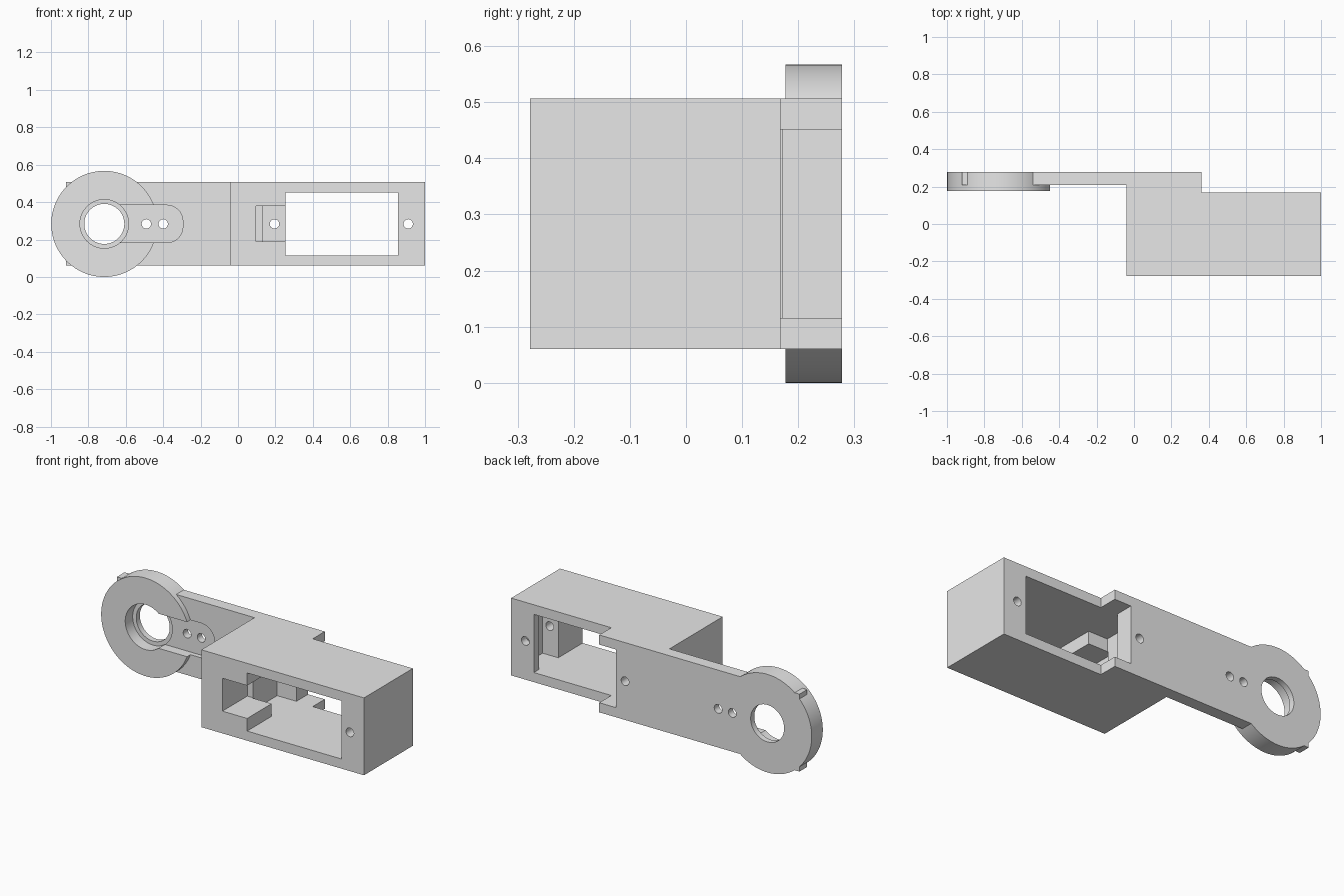
import bpy, bmesh, math
from mathutils import Matrix, Vector

cube = bpy.data.objects.get("Cube")
if cube:
    bpy.data.objects.remove(cube, do_unlink=True)

grey = bpy.data.materials.new("plain grey")
grey.use_nodes = True
grey.diffuse_color = (0.8, 0.8, 0.8, 1)
grey.node_tree.nodes["Principled BSDF"].inputs["Base Color"].default_value = (0.8, 0.8, 0.8, 1)

MID = 0.2835          # height of the arm's centre line
RING_X = -0.715       # centre of the round end
BACK, FRONT = 0.278, -0.278


def finish(name, bm):
    bmesh.ops.recalc_face_normals(bm, faces=bm.faces)
    mesh = bpy.data.meshes.new(name)
    bm.to_mesh(mesh)
    bm.free()
    obj = bpy.data.objects.new(name, mesh)
    bpy.context.collection.objects.link(obj)
    mesh.materials.append(grey)
    return obj


def prism(name, outline, z0, z1):
    bm = bmesh.new()
    face = bm.faces.new([bm.verts.new((x, y, z0)) for x, y in outline])
    top = bmesh.ops.extrude_face_region(bm, geom=[face])["geom"]
    bmesh.ops.translate(bm, vec=(0, 0, z1 - z0),
                        verts=[v for v in top if isinstance(v, bmesh.types.BMVert)])
    return finish(name, bm)


def box(name, x0, x1, y0, y1, half_z, corner=0.0):
    bm = bmesh.new()
    size = Matrix.Diagonal((x1 - x0, y1 - y0, 2 * half_z, 1))
    place = Matrix.Translation(((x0 + x1) / 2, (y0 + y1) / 2, MID))
    bmesh.ops.create_cube(bm, size=1, matrix=place @ size)
    if corner:        # round the two +x edges that run front to back
        edges = [e for e in bm.edges if all(v.co.x > x1 - 0.001 for v in e.verts)
                 and abs(e.verts[0].co.y - e.verts[1].co.y) > 0.001]
        bmesh.ops.bevel(bm, geom=edges, offset=corner, segments=12,
                        profile=0.5, affect='EDGES')
    return finish(name, bm)


def cylinder(name, x, radius, y0, y1, sides=96):
    bm = bmesh.new()
    place = Matrix.Translation((x, (y0 + y1) / 2, MID)) @ Matrix.Rotation(math.pi / 2, 4, 'X')
    bmesh.ops.create_cone(bm, cap_ends=True, segments=sides, radius1=radius,
                          radius2=radius, depth=y1 - y0, matrix=place)
    return finish(name, bm)


def combine(target, tool, operation):
    mod = target.modifiers.new(tool.name, 'BOOLEAN')
    mod.operation, mod.solver, mod.object = operation, 'EXACT', tool
    bpy.context.view_layer.update()
    graph = bpy.context.evaluated_depsgraph_get()
    mesh = bpy.data.meshes.new_from_object(target.evaluated_get(graph))
    target.modifiers.clear()
    target.data = mesh
    bpy.data.objects.remove(tool, do_unlink=True)


# Motor housing and thin arm as one stepped outline
arm = prism("motor_arm", [(-0.92, 0.208), (-0.04, 0.208), (-0.04, FRONT), (1, FRONT),
                          (1, 0.168), (0.36, 0.168), (0.36, BACK), (-0.92, BACK)],
            0.06, 0.507)

# Round end
combine(arm, cylinder("round_end", RING_X, 0.2835, 0.177, BACK, 128), 'UNION')

# Bore, counterbore and slot for the motor horn
cutters = [
    cylinder("bore", RING_X, 0.107, 0, 0.4),
    cylinder("counterbore", RING_X, 0.13, 0.1, 0.245),
    box("horn_slot", RING_X, -0.295, 0.1, 0.235, 0.1, corner=0.085),
    # Motor window, inner flange spaces and cable notch
    box("motor_window", 0.253, 0.855, -0.4, 0.4, 0.168),
    box("inner_flange_space", 0.13, 0.5, -0.055, 0.172, 0.168),
    box("outer_flange_space", 0.5, 0.955, -0.055, 0.12, 0.168),
    box("cable_notch", 0.095, 0.4, -0.4, -0.05, 0.095),
]
# Screw holes
for x in (-0.49, -0.4, 0.195, 0.91):
    y0 = 0 if x < 0.5 else -0.4
    cutters.append(cylinder("screw_hole", x, 0.025, y0, 0.4, 32))
for tool in cutters:
    combine(arm, tool, 'DIFFERENCE')

# Crisp edges, smooth round walls
bpy.ops.object.select_all(action='DESELECT')
arm.select_set(True)
bpy.context.view_layer.objects.active = arm
bpy.ops.object.shade_smooth_by_angle(angle=math.radians(30))
